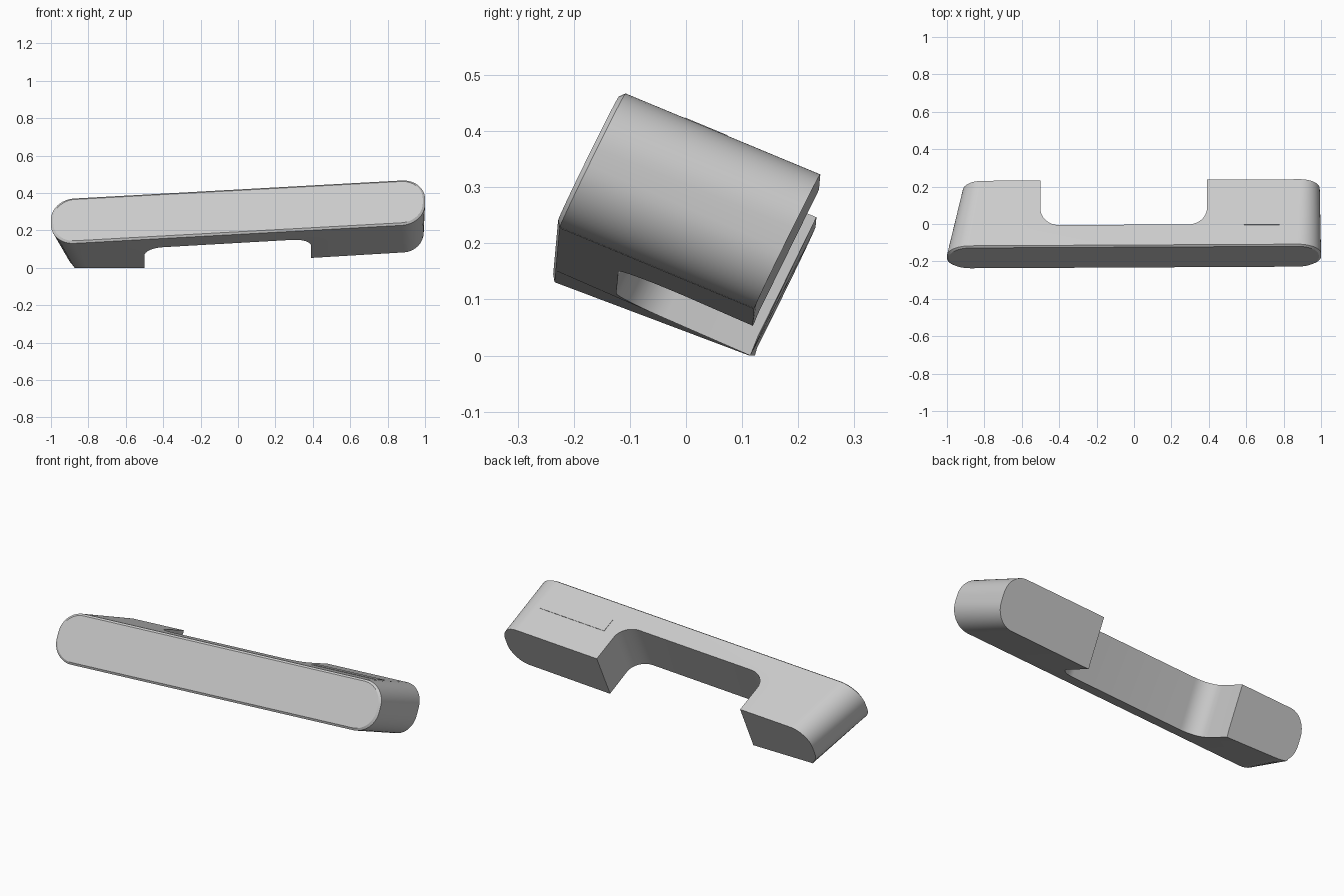
import bpy, bmesh, math

if "Cube" in bpy.data.objects:
    bpy.data.objects.remove(bpy.data.objects["Cube"])


def place(x, s, t):
    """Map length x, height fraction s and depth fraction t to the tilted body."""
    return (x, -0.23 + 0.118 * s + 0.347 * t + 0.005 * x,
            0.179 + 0.055 * x + 0.24 * s - 0.145 * t)


def outline(x0, x1, s0, s1, rx, rs, steps=12):
    """Rounded rectangle in (x, s), with one extra point on the lower edge."""
    pts = []
    corners = [(x1 - rx, s0 + rs, -90), (x1 - rx, s1 - rs, 0),
               (x0 + rx, s1 - rs, 90), (x0 + rx, s0 + rs, 180)]
    for cx, cs, start in corners:
        for i in range(steps + 1):
            a = math.radians(start + 90 * i / steps)
            pts.append((cx + rx * math.cos(a), cs + rs * math.sin(a)))
    pts.append((-0.5, s0))
    return pts


def loft(name, loops):
    """Skin a list of equal-length loops and cap both ends."""
    bm = bmesh.new()
    rings = [[bm.verts.new(p) for p in loop] for loop in loops]
    n = len(rings[0])
    for a, b in zip(rings, rings[1:]):
        for i in range(n):
            j = (i + 1) % n
            bm.faces.new((a[i], a[j], b[j], b[i]))
    bm.faces.new(rings[0][::-1])
    bm.faces.new(rings[-1])
    bmesh.ops.recalc_face_normals(bm, faces=bm.faces[:])
    mesh = bpy.data.meshes.new(name)
    bm.to_mesh(mesh)
    bm.free()
    obj = bpy.data.objects.new(name, mesh)
    bpy.context.collection.objects.link(obj)
    return obj


# Body: bevelled front face, then swept back with a tapered left end
sections = [(-0.022, outline(-0.988, 0.988, 0.045, 0.965, 0.115, 0.41)),
            (0.0, outline(-1, 1, 0, 1, 0.125, 0.44)),
            (1.0, outline(-0.915, 0.993, 0, 1, 0.105, 0.42))]
loops = []
for t, pts in sections:
    loops.append([place(x, s, t) for x, s in pts])
# Left foot rests level on the ground
loops[-1] = [(x, y, 0.0) if z < 0.008 else (x, y, z) for x, y, z in loops[-1]]
body = loft("handle_body", loops)

# Finger gap: filleted slot through the rear
xa, xb, floor_t, rx, rt = -0.5, 0.39, 0.312, 0.1, 0.25
slot = [(xb, 1.3), (xa, 1.3)]
for cx, start in ((xa + rx, 180), (xb - rx, 270)):
    for i in range(13):
        a = math.radians(start + 90 * i / 12)
        slot.append((cx + rx * math.cos(a), floor_t + rt + rt * math.sin(a)))
cutter = loft("gap_cutter", [[place(x, s, t) for x, t in slot] for s in (-0.6, 1.6)])
cutter.hide_render = True
cutter.hide_viewport = False
mod = body.modifiers.new("finger_gap", "BOOLEAN")
mod.operation = "DIFFERENCE"
mod.solver = "EXACT"
mod.object = cutter
bpy.context.view_layer.objects.active = body
body.select_set(True)
bpy.ops.object.modifier_apply(modifier=mod.name)
bpy.data.objects.remove(cutter, do_unlink=True)
bpy.ops.object.shade_smooth_by_angle(angle=math.radians(25))

# Sensor plate: thin panel nearly flush with the top
plate = [(0.46, 0.3), (0.86, 0.3), (0.86, 0.52), (0.46, 0.52)]
loft("sensor_plate", [[place(x, s, t) for x, t in plate] for s in (0.95, 1.008)])
